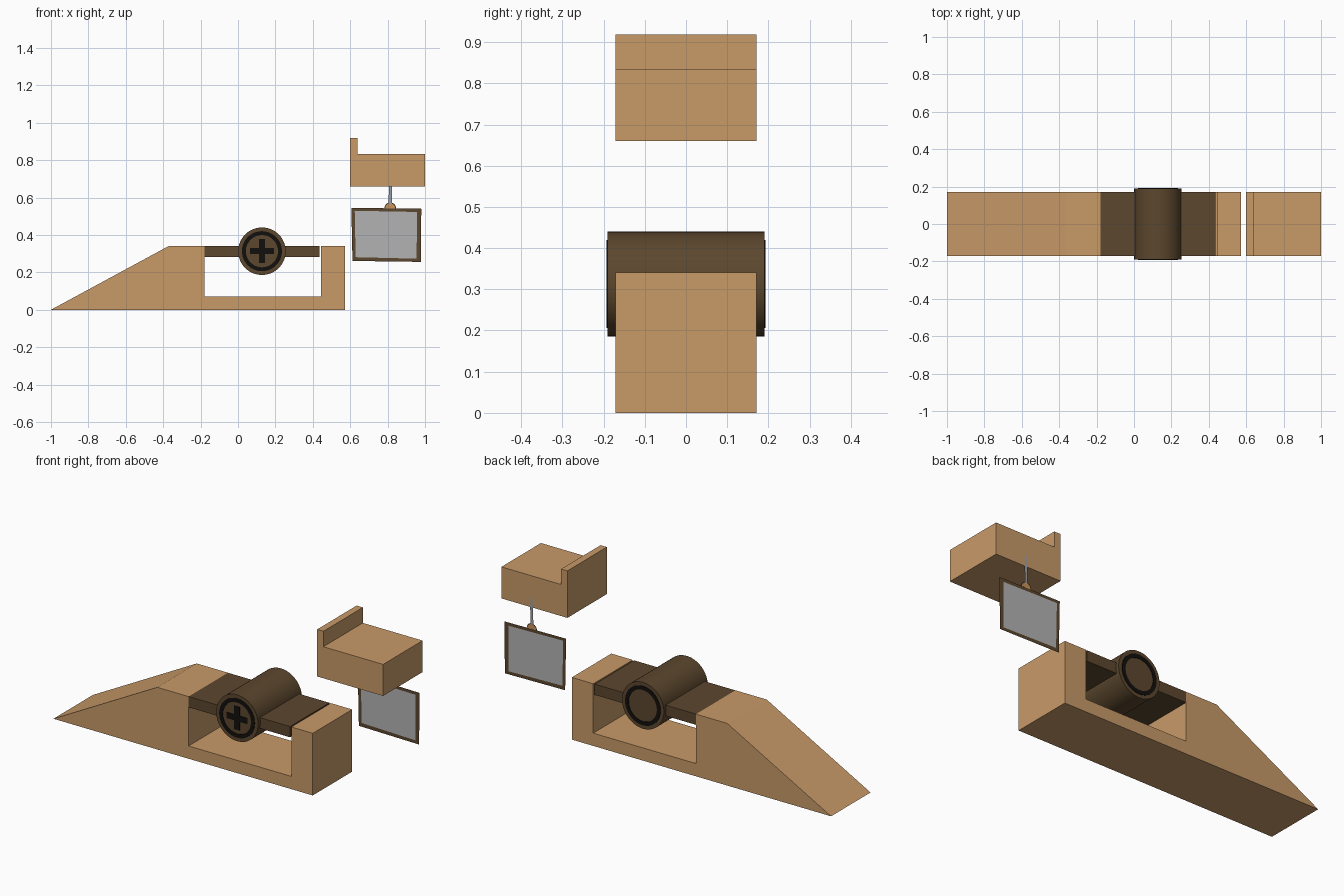
import bpy, bmesh, math

if "Cube" in bpy.data.objects:
    bpy.data.objects.remove(bpy.data.objects["Cube"])


def material(name, rgb):
    m = bpy.data.materials.new(name)
    m.diffuse_color = (*rgb, 1)
    m.use_nodes = True
    m.node_tree.nodes["Principled BSDF"].inputs["Base Color"].default_value = m.diffuse_color
    return m


WOOD = material("light wood", (0.58, 0.325, 0.14))
DARK = material("dark wood", (0.107, 0.063, 0.027))
BLACK = material("black", (0.006, 0.005, 0.004))
GREY = material("sign grey", (0.45, 0.45, 0.45))
STEEL = material("rod grey", (0.33, 0.35, 0.37))
PEG = material("peg tan", (0.60, 0.29, 0.10))


def finish(name, bm, mat):
    bmesh.ops.recalc_face_normals(bm, faces=bm.faces)
    me = bpy.data.meshes.new(name)
    bm.to_mesh(me)
    bm.free()
    me.materials.append(mat)
    ob = bpy.data.objects.new(name, me)
    bpy.context.collection.objects.link(ob)
    return ob


def prism(name, pts, y0, y1, mat):
    """Extrude an x-z outline from y0 to y1 (a flat sheet if they are equal)."""
    bm = bmesh.new()
    face = bm.faces.new([bm.verts.new((x, y0, z)) for x, z in pts])
    if y1 != y0:
        ext = bmesh.ops.extrude_face_region(bm, geom=[face])["geom"]
        for v in ext:
            if isinstance(v, bmesh.types.BMVert):
                v.co.y = y1
    return finish(name, bm, mat)


def band(name, outer, inner, y0, y1, mat):
    """Closed band between two outlines with the same number of points."""
    bm = bmesh.new()
    n = len(outer)
    ys = [y0] if y0 == y1 else [y0, y1]
    loops = [[[bm.verts.new((x, y, z)) for x, z in o] for o in (outer, inner)] for y in ys]
    for i in range(n):
        j = (i + 1) % n
        for o, k in loops:
            bm.faces.new((o[i], o[j], k[j], k[i]))
        if len(ys) == 2:
            for s in (0, 1):
                a, b = loops[0][s], loops[1][s]
                bm.faces.new((a[i], a[j], b[j], b[i]))
    return finish(name, bm, mat)


def circle(r, n=64, cx=0.128, cz=0.313):
    return [(cx + r * math.cos(2 * math.pi * i / n), cz + r * math.sin(2 * math.pi * i / n))
            for i in range(n)]


def rect(x0, z0, x1, z1):
    return [(x0, z0), (x1, z0), (x1, z1), (x0, z1)]


W = 0.171

# Ramp with a pit cut into it
prism("ramp_base", [(-1, 0), (0.573, 0), (0.573, 0.341), (0.443, 0.341), (0.443, 0.07),
                    (-0.18, 0.07), (-0.18, 0.341), (-0.37, 0.341)], -W, W, WOOD)

# Raised step with a stop lip
prism("upper_platform", [(0.6, 0.66), (1, 0.66), (1, 0.833), (0.638, 0.833),
                         (0.638, 0.918), (0.6, 0.918)], -W, W, WOOD)

# Turning plank and its drum
prism("turning_plank", rect(-0.18, 0.282, 0.435, 0.341), -W + 0.0005, W - 0.0005, DARK)
drum = prism("drum", circle(0.127), -0.19, 0.19, DARK)
bpy.context.view_layer.objects.active = drum
drum.select_set(True)
bpy.ops.object.shade_smooth_by_angle(angle=math.radians(35))

# Black rings on both drum ends, cross on the front end only
for name, s in (("front_ring", -1), ("back_ring", 1)):
    band(name, circle(0.107), circle(0.086), s * 0.1895, s * 0.193, BLACK)
a, b, cx, cz = 0.064, 0.016, 0.128, 0.313
cross = [(-b, -a), (b, -a), (b, -b), (a, -b), (a, b), (b, b),
         (b, a), (-b, a), (-b, b), (-a, b), (-a, -b), (-b, -b)]
prism("front_cross", [(cx + x, cz + z) for x, z in cross], -0.1895, -0.193, BLACK)

# Hanging sign: flat sheets just behind the platform
Y = 0.173
outer = [(0.612, 0.261), (0.978, 0.256), (0.980, 0.540), (0.606, 0.545)]
inner = [(0.629, 0.281), (0.955, 0.273), (0.957, 0.523), (0.624, 0.529)]
band("sign_frame", outer, inner, Y, Y, DARK)
prism("sign_panel", inner, Y, Y, GREY)
prism("sign_rod", [(0.805, 0.566), (0.823, 0.566), (0.824, 0.66), (0.819, 0.725),
                   (0.812, 0.725), (0.807, 0.66)], Y, Y, STEEL)


def half(r, n=16):
    return [(0.814 + r * math.cos(math.pi * i / n), 0.5425 + r * math.sin(math.pi * i / n))
            for i in range(n + 1)]


prism("sign_peg", half(0.026), Y, Y, PEG)
prism("sign_peg_outline", half(0.031) + half(0.026)[::-1], Y, Y, DARK)
